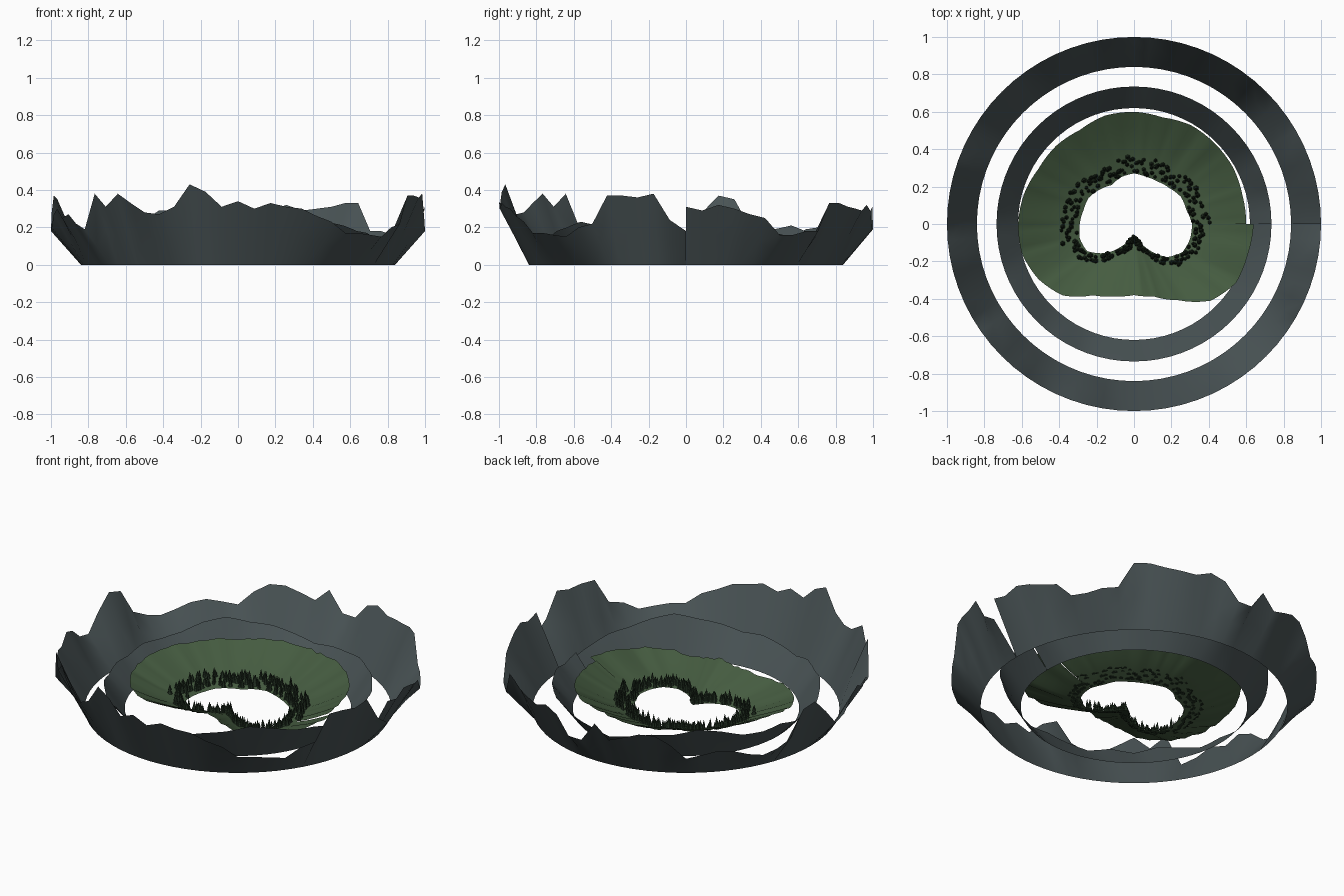
import bpy
import bmesh
import math
import random
from mathutils import Matrix, Vector

random.seed(7)

cube = bpy.data.objects.get("Cube")
if cube:
    bpy.data.objects.remove(cube, do_unlink=True)


def make_material(name, colour):
    mat = bpy.data.materials.new(name)
    mat.use_nodes = True
    rgba = (*colour, 1)
    mat.diffuse_color = rgba
    shader = mat.node_tree.nodes["Principled BSDF"]
    shader.inputs["Base Color"].default_value = rgba
    shader.inputs["Roughness"].default_value = 0.9
    return mat


slate = make_material("slate_rock", (0.066, 0.086, 0.09))
grass = make_material("meadow_green", (0.06, 0.107, 0.052))
pine = make_material("pine_green", (0.017, 0.032, 0.017))


def sample(values, turn):
    """Linear lookup in a list of hundredths spread over one full turn."""
    place = turn * (len(values) - 1)
    low = min(int(place), len(values) - 2)
    part = place - low
    return (values[low] * (1 - part) + values[low + 1] * part) / 100


def polar(turn, radius, z):
    angle = turn * math.tau
    return Vector((radius * math.cos(angle), radius * math.sin(angle), z))


def finish(bm, name, mat, smooth):
    mesh = bpy.data.meshes.new(name)
    bm.to_mesh(mesh)
    bm.free()
    mesh.materials.append(mat)
    for poly in mesh.polygons:
        poly.use_smooth = smooth
    obj = bpy.data.objects.new(name, mesh)
    bpy.context.collection.objects.link(obj)
    return obj


def sheet(name, mat, steps, column):
    """Open strip swept once round; column(turn) gives points from inside out."""
    bm = bmesh.new()
    rows = [[bm.verts.new(p) for p in column(i / steps)] for i in range(steps + 1)]
    for a, b in zip(rows, rows[1:]):
        for k in range(len(a) - 1):
            bm.faces.new((a[k], a[k + 1], b[k + 1], b[k]))
    return finish(bm, name, mat, True)


# Ridge heights and shoreline radii, anticlockwise from +x, in hundredths
far_ridge = [
    31, 29, 32, 30, 27, 25, 16, 16, 18, 18, 33, 33,
    31, 30, 29, 32, 29, 19, 19, 31, 23, 26, 29, 29,
    24, 16, 18, 20, 19, 16, 14, 16, 20, 35, 37, 28,
    18, 20, 27, 30, 25, 27, 22, 19, 38, 31, 38, 33,
    28, 27, 31, 43, 39, 31, 34, 30, 33, 31, 30, 26,
    23, 17, 17, 16, 15, 20, 22, 37, 37, 36, 38, 24, 18]
near_ridge = [
    14, 12, 15, 13, 17, 15, 16, 14, 13, 11, 14, 17,
    18, 21, 19, 15, 14, 15, 12, 13, 11, 14, 16, 13,
    15, 12, 14, 16, 15, 18, 20, 23, 21, 18, 17, 14, 12]
meadow_rim = [60, 60, 61, 61, 61, 59, 60, 60, 58, 59, 59, 61, 62,
              62, 59, 54, 44, 40, 38, 40, 47, 58, 63, 63, 64]
meadow_shore = [31, 29, 29, 27, 26, 26, 27, 26, 24, 26, 28, 28, 29,
                30, 29, 22, 14, 8, 6, 8, 16, 25, 30, 31, 31]
meadow_height = [13, 14, 15, 15, 15, 15, 15, 12, 10, 11, 14, 9, 10, 14]

# Two rings of mountains
for name, base, rim, ridge in (("outer_mountains", 0.84, 1.0, far_ridge),
                               ("inner_mountains", 0.62, 0.735, near_ridge)):
    sheet(name, slate, 72, lambda t: [
        polar(t, base + (rim - base) * k / 2, sample(ridge, t) * k / 2)
        for k in range(3)])


# Meadow bowl sloping up from the shore
def meadow_point(turn, across):
    inner, outer = sample(meadow_shore, turn), sample(meadow_rim, turn)
    rise = sample(meadow_height, turn) * across ** 1.3
    return polar(turn, inner + (outer - inner) * across, rise)


def meadow_column(turn):
    wobble = random.uniform(-0.008, 0.008)
    points = [meadow_point(turn, k / 4) for k in range(5)]
    for k in (2, 3, 4):
        points[k].z += wobble
    return points


sheet("meadow", grass, 96, meadow_column)

# Pine trees crowded along the shore
forest = bmesh.new()


def add_tree(foot, height, width):
    for lift, size in ((0, 1), (0.4, 0.7)):
        tall = height * (0.65 if lift == 0 else 0.6)
        centre = foot + Vector((0, 0, height * lift + tall / 2))
        bmesh.ops.create_cone(
            forest, cap_ends=True, segments=6, radius1=width * size, radius2=0,
            depth=tall, matrix=Matrix.Translation(centre))


for i in range(270):
    turn = (i + random.random()) / 270
    inner, outer = sample(meadow_shore, turn), sample(meadow_rim, turn)
    reach = 0.1 if turn < 0.55 else 0.065
    across = random.uniform(0.01, reach) / (outer - inner)
    add_tree(meadow_point(turn, across), random.uniform(0.035, 0.07),
             random.uniform(0.01, 0.016))

# Small trees on the headland
for i in range(24):
    turn = random.uniform(0.69, 0.81)
    add_tree(meadow_point(turn, random.uniform(0, 0.2)), 0.035, 0.01)

finish(forest, "pine_trees", pine, False)
